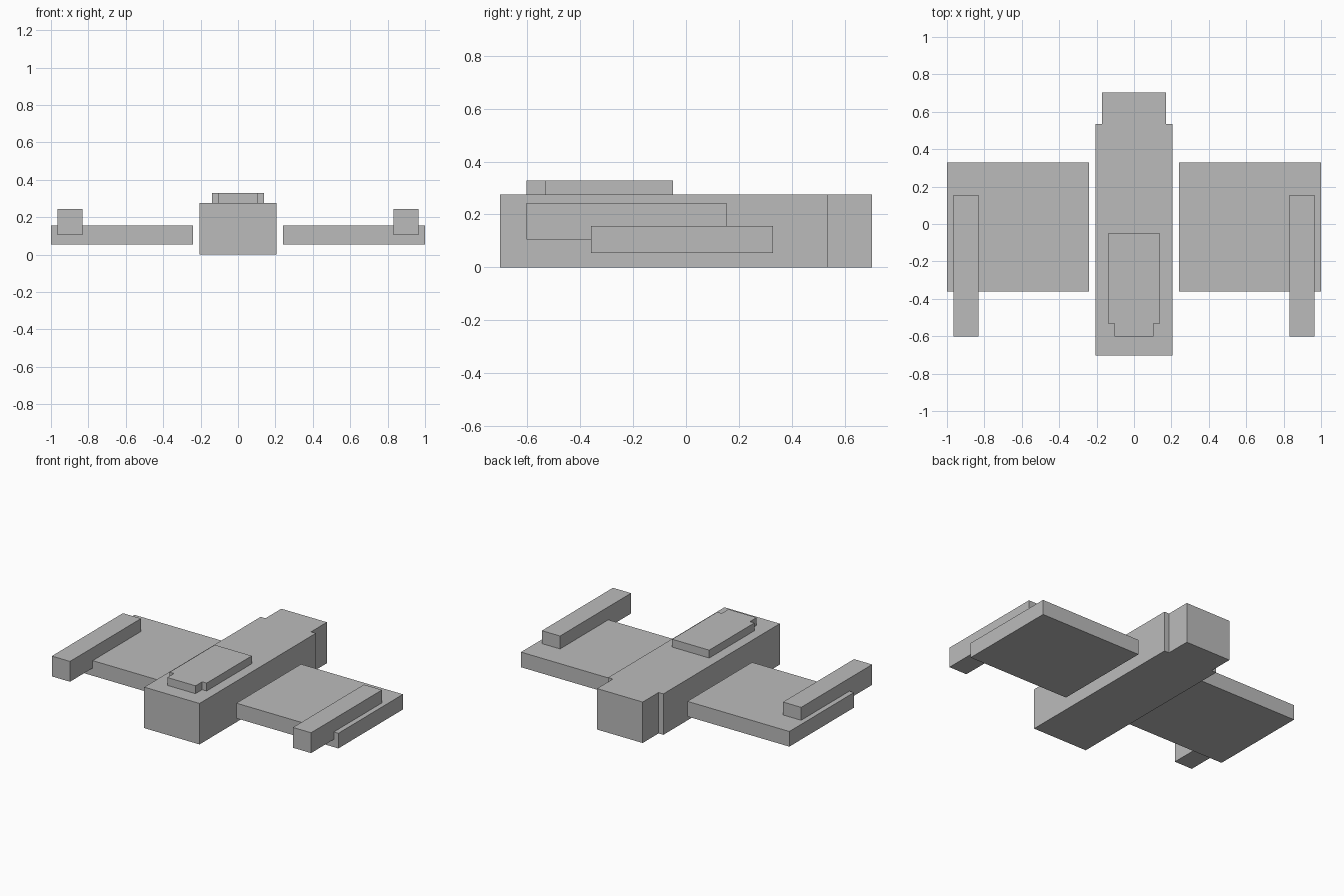
import bpy
import bmesh

cube = bpy.data.objects.get("Cube")
if cube:
    bpy.data.objects.remove(cube, do_unlink=True)

GREY = (0.5, 0.5, 0.5, 1.0)
grey = bpy.data.materials.new("plain grey")
grey.use_nodes = True
grey.diffuse_color = GREY
grey.node_tree.nodes["Principled BSDF"].inputs["Base Color"].default_value = GREY


def slab(name, outline, bottom, top):
    """Extrude a flat plan outline from bottom to top."""
    bm = bmesh.new()
    base = bm.faces.new([bm.verts.new((x, y, bottom)) for x, y in outline])
    raised = bmesh.ops.extrude_face_region(bm, geom=[base], use_keep_orig=True)
    verts = [v for v in raised["geom"] if isinstance(v, bmesh.types.BMVert)]
    bmesh.ops.translate(bm, vec=(0, 0, top - bottom), verts=verts)
    bmesh.ops.recalc_face_normals(bm, faces=bm.faces)
    mesh = bpy.data.meshes.new(name)
    bm.to_mesh(mesh)
    bm.free()
    mesh.materials.append(grey)
    obj = bpy.data.objects.new(name, mesh)
    bpy.context.collection.objects.link(obj)
    return obj


def mirrored(half):
    """Complete a right-hand half outline across the centre line."""
    return half + [(-x, y) for x, y in reversed(half)]


def rectangle(x0, x1, y0, y1):
    return [(x0, y0), (x1, y0), (x1, y1), (x0, y1)]


# Central hull with a narrower tail
slab("hull", mirrored([(0.206, -0.704), (0.206, 0.535),
                       (0.17, 0.535), (0.17, 0.704)]), 0, 0.276)

# Raised canopy with a stepped nose
slab("canopy", mirrored([(0.105, -0.602), (0.105, -0.531),
                         (0.138, -0.531), (0.138, -0.05)]), 0.276, 0.329)

# Detached wings, each carrying a long pod near its tip
for side, s in (("left", 1), ("right", -1)):
    slab(side + "_wing", rectangle(s * 0.24, s, -0.36, 0.328), 0.054, 0.156)
    slab(side + "_pod", rectangle(s * 0.831, s * 0.966, -0.602, 0.154), 0.106, 0.243)
